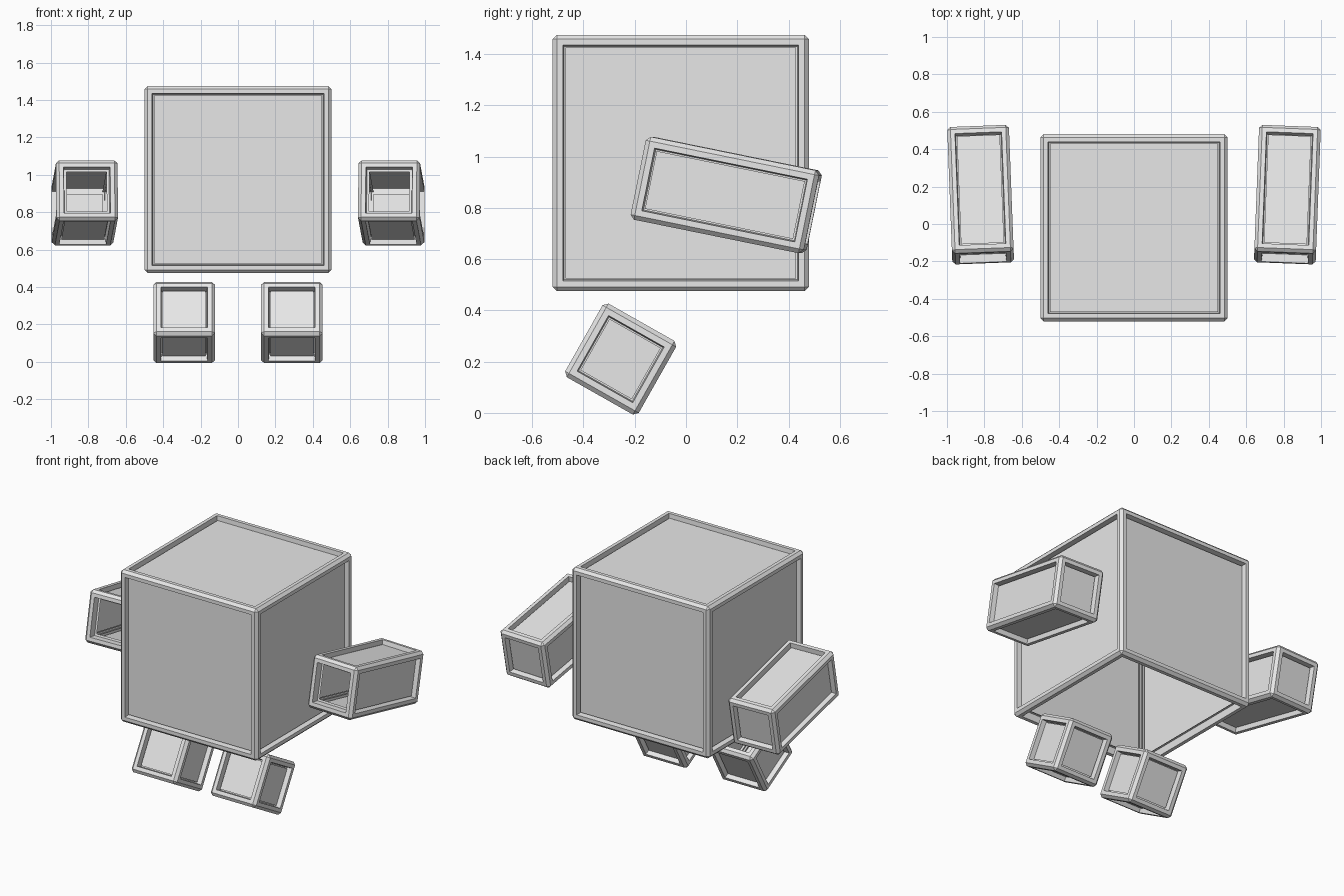
import bpy, bmesh, math
from mathutils import Vector

if "Cube" in bpy.data.objects:
    bpy.data.objects.remove(bpy.data.objects["Cube"])

BORDER = 0.05    # visible width of the frame bars
DEPTH = 0.058    # thickness of the frame bars
CHAMFER = 0.017  # cut on the outer edges
RECESS = 0.026   # how far the panels sit behind the frame

grey = bpy.data.materials.new("plain_grey")
grey.diffuse_color = (0.8, 0.8, 0.8, 1)
grey.use_nodes = True
grey.node_tree.nodes["Principled BSDF"].inputs["Base Color"].default_value = grey.diffuse_color


def framed_box(name, size, loc, rot=(0, 0, 0), open_side=(0, 0, -1)):
    """Hollow chamfered frame with thin recessed panels and one open side."""
    half = [s / 2 for s in size]
    bm = bmesh.new()
    # outer block with chamfered edges
    bmesh.ops.create_cube(bm, size=1)
    bmesh.ops.scale(bm, vec=size, verts=bm.verts)
    bmesh.ops.bevel(bm, geom=bm.edges[:], offset=CHAMFER, segments=1,
                    affect='EDGES', profile=0.5)
    sides = [f for f in bm.faces if max(abs(c) for c in f.normal) > 0.99]
    # cut each side open and line the opening, so the bars have inner edges
    for f in sides:
        n = f.normal.copy()
        axis = max(range(3), key=lambda i: abs(n[i]))
        sign = math.copysign(1, n[axis])
        bmesh.ops.inset_individual(bm, faces=[f], thickness=BORDER - CHAMFER)
        rim = bmesh.ops.inset_individual(bm, faces=[f], thickness=DEPTH - BORDER)
        for v in f.verts:
            v.co[axis] = sign * (half[axis] - DEPTH)
    bmesh.ops.delete(bm, geom=sides, context='FACES_ONLY')
    bmesh.ops.remove_doubles(bm, verts=bm.verts, dist=0.0005)
    # thin panels behind the openings
    for axis in range(3):
        for sign in (-1, 1):
            n = Vector((0, 0, 0))
            n[axis] = sign
            if n == Vector(open_side):
                continue
            a, b = (axis + 1) % 3, (axis + 2) % 3
            corners = []
            for u, w in ((-1, -1), (1, -1), (1, 1), (-1, 1)):
                p = Vector((0, 0, 0))
                p[axis] = sign * (half[axis] - RECESS)
                p[a] = u * (half[a] - BORDER)
                p[b] = w * (half[b] - BORDER)
                corners.append(bm.verts.new(p))
            bm.faces.new(corners if sign > 0 else corners[::-1])
    mesh = bpy.data.meshes.new(name)
    bm.to_mesh(mesh)
    bm.free()
    mesh.materials.append(grey)
    ob = bpy.data.objects.new(name, mesh)
    ob.location = loc
    ob.rotation_euler = [math.radians(r) for r in rot]
    bpy.context.collection.objects.link(ob)
    return ob


# large cube body, open underneath
framed_box("body", (1, 1, 1), (0, -0.02, 0.975))

# arms open at the front, feet open at the top
for side, s in (("left", -1), ("right", 1)):
    framed_box(side + "_arm", (0.33, 0.69, 0.33), (0.82 * s, 0.157, 0.85),
               (-11.5, 0, -2.2 * s), (0, -1, 0))
    framed_box(side + "_foot", (0.33, 0.33, 0.33), (0.288 * s, -0.255, 0.21),
               (-29.5, 0, 0), (0, 0, 1))
